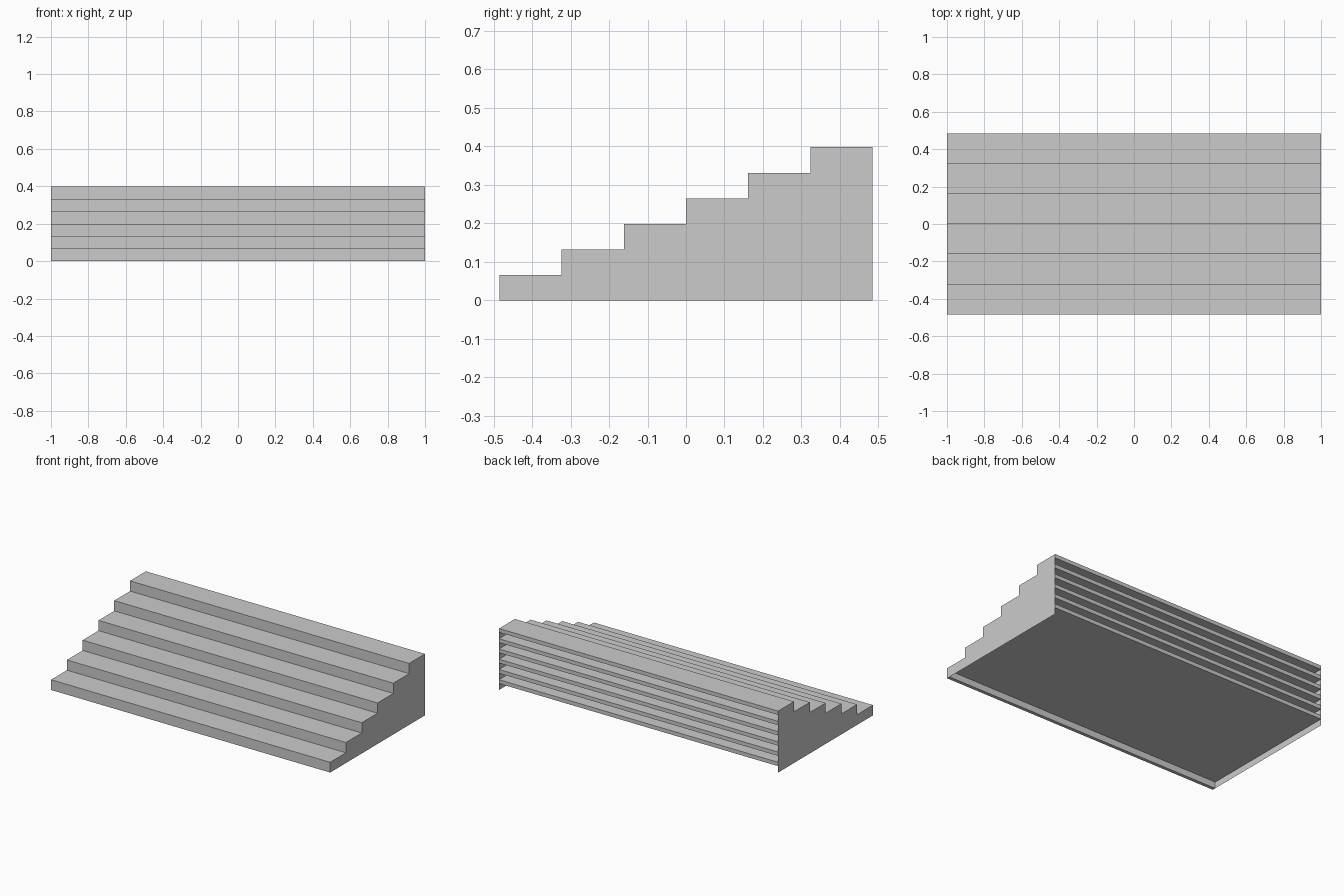
import bpy

if "Cube" in bpy.data.objects:
    bpy.data.objects.remove(bpy.data.objects["Cube"])

STEPS = 6
HALF_W = 1.0
BACK = 0.485
RUN = 2 * BACK / STEPS
RISE = 0.398 / STEPS
THICK = 0.025   # tread slab
RISER = 0.022   # riser board


def make_object(name, verts, faces):
    mesh = bpy.data.meshes.new(name)
    mesh.from_pydata(verts, [], faces)
    mesh.update()
    ob = bpy.data.objects.new(name, mesh)
    bpy.context.collection.objects.link(ob)
    return ob


def extrude_x(name, profile):
    """Sweep a closed (y, z) profile across the full width."""
    n = len(profile)
    verts = [(x, y, z) for x in (-HALF_W, HALF_W) for y, z in profile]
    faces = [(i, (i + 1) % n, n + (i + 1) % n, n + i) for i in range(n)]
    return make_object(name, verts, [f[::-1] for f in faces])


# Steps: front riser plus a tread slab running through to the open back
for i in range(STEPS):
    y, z = -BACK + i * RUN, i * RISE
    top = z + RISE
    extrude_x(f"step_{i + 1}", [
        (y, z), (y, top), (BACK, top), (BACK, top - THICK),
        (y + RISER, top - THICK), (y + RISER, z)])

# Thin stepped side panels
outline = [(BACK, 0), (BACK, STEPS * RISE)]
for i in reversed(range(STEPS)):
    y = -BACK + i * RUN
    outline += [(y, (i + 1) * RISE), (y, i * RISE)]
for name, x in (("left_side_panel", -HALF_W), ("right_side_panel", HALF_W)):
    order = list(range(len(outline)))
    if x < 0:
        order.reverse()
    make_object(name, [(x, y, z) for y, z in outline], [order])
